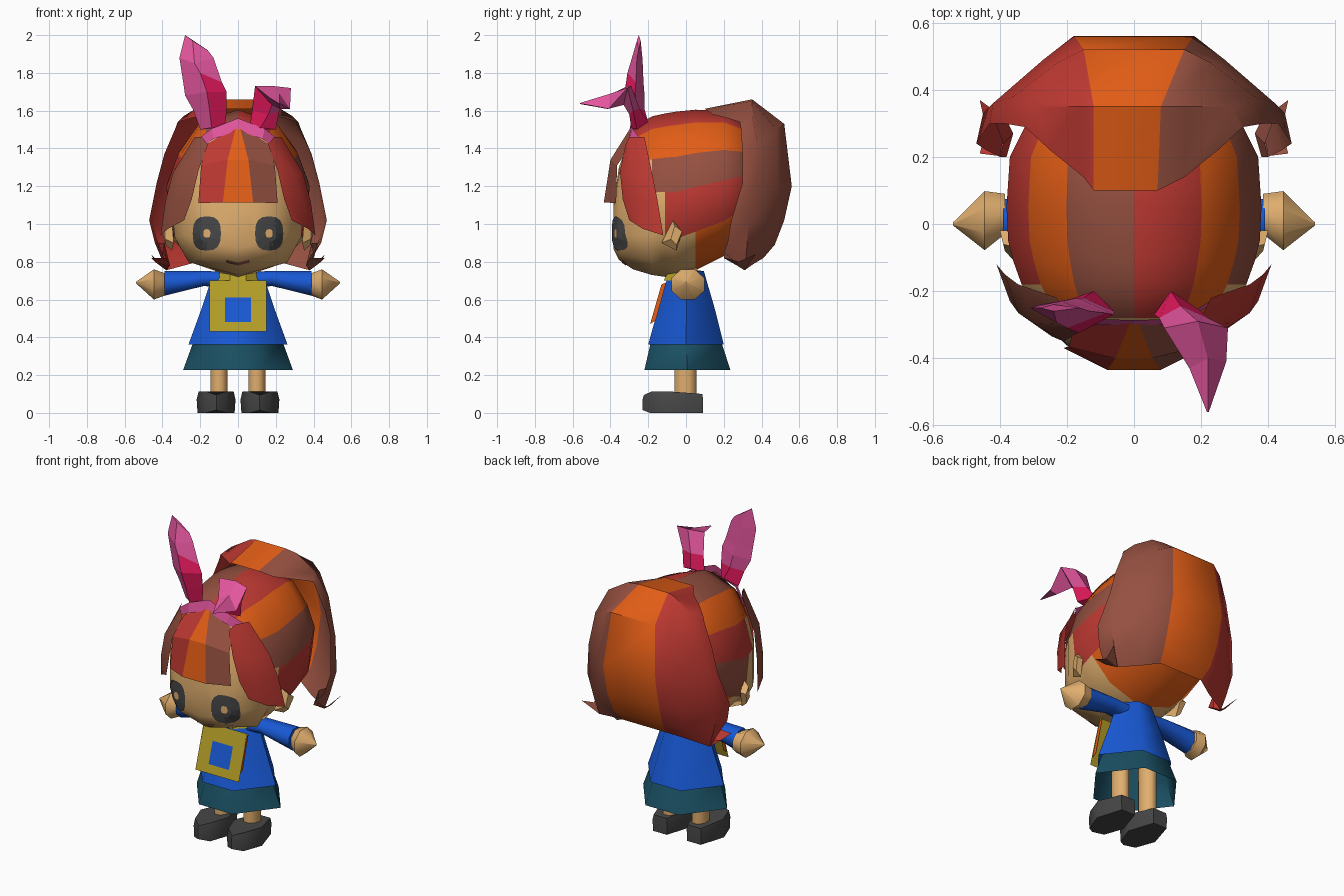
import bpy, bmesh, math
from mathutils import Vector
from mathutils.bvhtree import BVHTree

if "Cube" in bpy.data.objects:
    bpy.data.objects.remove(bpy.data.objects["Cube"])


def make_mat(name, r, g, b):
    lin = [((c / 255 + 0.055) / 1.055) ** 2.4 if c > 10 else c / 3295 for c in (r, g, b)]
    m = bpy.data.materials.new(name)
    m.diffuse_color = (*lin, 1)
    m.use_nodes = True
    m.node_tree.nodes["Principled BSDF"].inputs["Base Color"].default_value = m.diffuse_color
    return m


RED = make_mat("red hair", 191, 57, 50)
ORANGE = make_mat("orange hair", 226, 93, 22)
BROWN = make_mat("brown hair", 149, 80, 64)
SKIN = make_mat("skin", 224, 174, 110)
BLUE = make_mat("blue cloth", 24, 88, 212)
TEAL = make_mat("teal cloth", 26, 79, 98)
YELLOW = make_mat("yellow cloth", 180, 157, 40)
GREY = make_mat("dark grey", 71, 71, 72)
PINK = make_mat("pink ribbon", 228, 86, 158)
CRIMSON = make_mat("crimson ribbon", 222, 24, 90)


def loft(name, rings, mats, pick=lambda i, j: 0, closed=True, caps=True, smooth=0):
    """Skin a row of equal-length point rings; open sheets face away from the body centre."""
    bm = bmesh.new()
    vs = [[bm.verts.new(p) for p in r] for r in rings]
    n = len(rings[0])
    for i in range(len(rings) - 1):
        for j in range(n if closed else n - 1):
            k = (j + 1) % n
            f = bm.faces.new((vs[i][j], vs[i][k], vs[i + 1][k], vs[i + 1][j]))
            f.material_index = pick(i, j)
    if closed and caps:
        for i, r in ((0, vs[0]), (len(vs) - 2, vs[-1])):
            bm.faces.new(r).material_index = pick(i, 0)
    bmesh.ops.remove_doubles(bm, verts=bm.verts, dist=1e-4)
    bmesh.ops.recalc_face_normals(bm, faces=bm.faces)
    if not (closed and caps):
        ctr = Vector((0, 0, 1.1 if rings[0][0][2] > 0.76 else 0.5))
        if sum(f.normal.dot(f.calc_center_median() - ctr) * f.calc_area() for f in bm.faces) < 0:
            bmesh.ops.reverse_faces(bm, faces=bm.faces)
    me = bpy.data.meshes.new(name)
    bm.to_mesh(me)
    bm.free()
    for m in mats:
        me.materials.append(m)
    ob = bpy.data.objects.new(name, me)
    bpy.context.collection.objects.link(ob)
    if smooth:
        bpy.ops.object.select_all(action='DESELECT')
        ob.select_set(True)
        bpy.context.view_layer.objects.active = ob
        bpy.ops.object.shade_smooth_by_angle(angle=math.radians(smooth))
    return ob


def ring_z(z, rx, y0, y1, n=8, cx=0):
    """Horizontal ring with a flat front, spanning y0..y1."""
    k = 1 / math.cos(math.pi / n)
    a = [(i + 0.5) * 2 * math.pi / n for i in range(n)]
    return [(cx + rx * k * math.cos(t), (y0 + y1) / 2 + (y1 - y0) / 2 * k * math.sin(t), z) for t in a]


def hex_z(z, rx, y0, y1):
    """Horizontal hexagon with corners at the sides and flat front and back."""
    a, m = rx * .4, (y0 + y1) / 2
    return [(rx, m, z), (a, y1, z), (-a, y1, z), (-rx, m, z), (-a, y0, z), (a, y0, z)]


def ring_x(x, cy, cz, ry, rz, n=8):
    """Upright ring around the x direction with a flat top."""
    k = 1 / math.cos(math.pi / n)
    a = [(i + 0.5) * 2 * math.pi / n for i in range(n)]
    return [(x, cy + ry * k * math.cos(t), cz + rz * k * math.sin(t)) for t in a]


def flip(rings, s):
    return [[(p[0] * s, p[1], p[2]) for p in r] for r in rings]


# Skirt, tunic, neck and collar
loft("skirt", [hex_z(.228, .29, -.22, .235), hex_z(.38, .235, -.185, .185),
               hex_z(.5, .17, -.13, .13)], [TEAL], caps=False, smooth=70)
loft("tunic", [hex_z(.362, .262, -.2, .2), hex_z(.56, .19, -.145, .15),
               hex_z(.68, .15, -.11, .115), hex_z(.75, .12, -.085, .095)], [BLUE], caps=False, smooth=70)
loft("neck", [ring_z(.66, .06, -.06, .06), ring_z(.8, .06, -.06, .06)], [SKIN])
loft("collar", [ring_z(.70, .105, -.118, .09), ring_z(.755, .095, -.09, .08)], [YELLOW])

# Bib with a blue square in the middle
loft("bib", [[(x, -.122 - (.7 - z) * .31, z) for x in (-.15, -.07, .07, .15)]
             for z in (.43, .48, .61, .70)], [YELLOW, BLUE],
     lambda i, j: int(i == 1 and j == 1), closed=False)

# Limbs and the bib's side edges
SHOE = [(.07, .09), (.165, .09), (.214, -.07), (.17, -.19), (.115, -.23), (.06, -.19), (.018, -.07)]
for s, side in ((1, "right"), (-1, "left")):
    loft(side + "_bib_edge", flip([[(.146, -.13, .68), (.146, -.105, .69)],
                                   [(.146, -.19, .47), (.146, -.16, .49)]], s), [ORANGE], closed=False)
    loft(side + "_leg", flip([ring_z(.07, .045, -.06, .055, 8, .1), ring_z(.45, .045, -.06, .055, 8, .1)], s),
         [SKIN], smooth=60)
    low = [(x, y, .015 if y < -.2 else 0) for x, y in SHOE]
    mid = [(.115 + (x - .115) * 1.05, y, .07) for x, y in SHOE]
    top = [(.115 + (x - .115) * .95, y * .97, .1 if y > 0 else .112 if y > -.2 else .095) for x, y in SHOE]
    loft(side + "_shoe", flip([low, mid, top], s), [GREY], smooth=50)
    loft(side + "_sleeve", flip([ring_x(.05, .005, .7, .06, .045), ring_x(.18, .005, .712, .06, .04),
                                 ring_x(.39, .01, .685, .065, .065)], s), [BLUE], smooth=60)
    loft(side + "_hand", flip([ring_x(.385, .03, .68, .06, .058), ring_x(.445, .01, .68, .088, .08),
                               ring_x(.54, 0, .69, .004, .004)], s), [SKIN], smooth=50)

# Head: cross-sections along y, striped hair behind and skin in front
FACE_HALF = [(0, 1), (.53, .92), (.83, .73), (1, .52), (1, .24), (.78, .08), (0, 0)]
HALF = [(0, 1), (.53, .92), (.83, .73), (1, .52), (.93, .24), (.58, .085), (0, 0)]
HEAD = [(-.385, .1, .87, 1.1), (-.355, .2, .81, 1.3), (-.28, .275, .76, 1.51), (-.18, .335, .73, 1.57),
        (-.11, .36, .72, 1.585), (-.05, .375, .71, 1.595), (.05, .38, .755, 1.605), (.2, .37, .83, 1.6),
        (.3, .32, .93, 1.55), (.39, .16, 1.05, 1.42)]
HAIR_START = [2, 2, 3, 4, 6, 6]
RIGHT, LEFT = [1, 2, 3, 1, 2, 2], [3, 2, 1, 3, 2, 2]


def head_ring(y, w, b, t):
    half = FACE_HALF if y < -.15 else HALF
    return [(u * w, y, b + v * (t - b)) for u, v in half + [(-u, v) for u, v in half[-2:0:-1]]]


def head_colour(i, j):
    k = j if j < 6 else 11 - j
    return 0 if i < HAIR_START[k] else (RIGHT if j < 6 else LEFT)[k]


head = loft("head", [head_ring(*h) for h in HEAD], [SKIN, RED, ORANGE, BROWN], head_colour, smooth=45)

# Face details laid on the head surface
tree = BVHTree.FromPolygons([v.co for v in head.data.vertices], [p.vertices[:] for p in head.data.polygons])


def on_face(x, z):
    hit = tree.ray_cast(Vector((x, -2, z)), Vector((0, 1, 0)))[0]
    return (x, (hit.y if hit else -.28) - .007, z)


def soft(v):
    """Round-cornered square profile for the eye outline."""
    return math.copysign(abs(v) ** .75, v)


for s, side in ((1, "right"), (-1, "left")):
    eye = [[on_face(s * .165 + .075 * r * soft(math.cos(a * math.pi / 8)),
                    .95 + .091 * r * soft(math.sin(a * math.pi / 8)))
            for a in range(16)] for r in (0, .25, .5, .75, 1)]
    loft(side + "_eye", eye, [GREY, SKIN], lambda i, j: int(i == 0), caps=False)
    ear = [[(.34, -.13, .9), (.35, -.07, 1.02), (.36, -.02, .96), (.35, -.05, .86)],
           [(.385, -.08, .92), (.39, -.06, .99), (.4, -.02, .96), (.385, -.05, .89)]]
    loft(side + "_ear", flip(ear, s), [SKIN])
loft("mouth", [[on_face(x, .78 + abs(x) * .25 + d) for x in (-.06, -.03, 0, .03, .06)] for d in (0, .015)],
     [BROWN], closed=False)

# Fringe in three stripes
loft("fringe", [
    [(-.17, -.29, 1.42), (-.01, -.29, 1.515), (.01, -.29, 1.515), (.17, -.29, 1.42)],
    [(-.195, -.365, 1.31), (-.055, -.4, 1.34), (.055, -.4, 1.34), (.195, -.365, 1.31)],
    [(-.21, -.37, 1.11), (-.08, -.435, 1.115), (.08, -.435, 1.115), (.21, -.37, 1.11)]],
    [RED, ORANGE, BROWN], lambda i, j: j, closed=False)

# Side locks
LOCK = [[(.16, -.32, 1.42), (.19, -.3, 1.46), (.23, -.22, 1.46)],
        [(.21, -.35, 1.28), (.3, -.295, 1.27), (.345, -.18, 1.27)],
        [(.245, -.335, 1.13), (.345, -.265, 1.12), (.385, -.15, 1.12)],
        [(.285, -.3, 1.02), (.37, -.23, .975), (.41, -.12, .94)]]
for s, side, m in ((1, "right", RED), (-1, "left", BROWN)):
    loft(side + "_side_lock", flip(LOCK, s), [m], closed=False, smooth=40)

# Back hair: a wide shell hanging behind the head
SHELL = [[(.07, .1, 1.61), (.15, .14, 1.58), (.25, .22, 1.56), (.32, .285, 1.54)],
         [(.08, .35, 1.66), (.16, .35, 1.65), (.29, .35, 1.57), (.33, .29, 1.51)],
         [(.15, .52, 1.53), (.23, .48, 1.5), (.36, .38, 1.42), (.39, .3, 1.37)],
         [(.18, .56, 1.2), (.27, .49, 1.2), (.42, .36, 1.2), (.43, .3, 1.22)],
         [(.18, .52, 1.02), (.29, .45, 1.01), (.45, .33, 1.0), (.47, .24, 1.02)],
         [(.17, .47, .89), (.26, .41, .87), (.41, .32, .85), (.44, .22, .9)],
         [(.15, .41, .82), (.25, .36, .79), (.38, .31, .755), (.4, .2, .85)]]
loft("back_hair", [[(-max(x, .12), y, z) for x, y, z in r[::-1]] + r for r in SHELL], [RED, ORANGE, BROWN],
     lambda i, j: 0 if j < 3 else (1 if j == 3 else 2), closed=False, smooth=40)
CURL = [[(.42, .32, .9), (.39, .24, .9), (.4, .2, .85)],
        [(.38, .31, .755), (.36, .27, .78), (.38, .2, .82)],
        [(.46, .37, .84), (.44, .28, .8), (.46, .21, .82)]]
for s, side, m in ((1, "right", BROWN), (-1, "left", RED)):
    loft(side + "_hair_curl", flip(CURL, s), [m], closed=False)

# Ribbon band standing across the front of the hair
UPPER = [(0, -.286, 1.56), (.14, -.284, 1.505), (.25, -.215, 1.42)]
LOWER = [(0, -.3, 1.495), (.13, -.302, 1.45), (.245, -.23, 1.37)]
loft("ribbon_band", [[(-x, y, z) for x, y, z in row[:0:-1]] + row for row in (UPPER, LOWER)],
     [PINK], closed=False)

# Upright ribbon ear, and one folded forward
loft("upright_ribbon_ear", [
    [(-.2, -.23, 1.5), (-.14, -.28, 1.51), (-.07, -.25, 1.51), (-.12, -.2, 1.54)],
    [(-.235, -.24, 1.6), (-.15, -.3, 1.6), (-.06, -.26, 1.6), (-.15, -.22, 1.61)],
    [(-.28, -.24, 1.68), (-.165, -.325, 1.7), (-.06, -.27, 1.7), (-.17, -.22, 1.69)],
    [(-.29, -.243, 1.75), (-.2, -.31, 1.8), (-.085, -.265, 1.75), (-.19, -.225, 1.75)],
    [(-.31, -.25, 1.88), (-.23, -.295, 1.85), (-.13, -.26, 1.88), (-.22, -.23, 1.87)],
    [(-.28, -.25, 2.0), (-.24, -.26, 1.97), (-.16, -.25, 1.92), (-.24, -.24, 1.97)]],
    [PINK, CRIMSON], lambda i, j: int((i == 0 and j > 0) or (i < 3 and j == 1)))
loft("folded_ribbon_ear", [
    [(.06, -.27, 1.5), (.12, -.29, 1.51), (.2, -.26, 1.5), (.11, -.2, 1.54)],
    [(.075, -.28, 1.6), (.16, -.3, 1.58), (.22, -.28, 1.6), (.14, -.245, 1.61)],
    [(.09, -.31, 1.73), (.18, -.33, 1.63), (.28, -.31, 1.72), (.19, -.29, 1.73)],
    [(.165, -.43, 1.67), (.22, -.42, 1.61), (.275, -.41, 1.61), (.22, -.4, 1.69)],
    [(.217, -.56, 1.638), (.22, -.56, 1.635), (.223, -.56, 1.638), (.22, -.56, 1.641)]],
    [PINK, CRIMSON], lambda i, j: int(i == 0 or (i == 1 and j == 0)))
